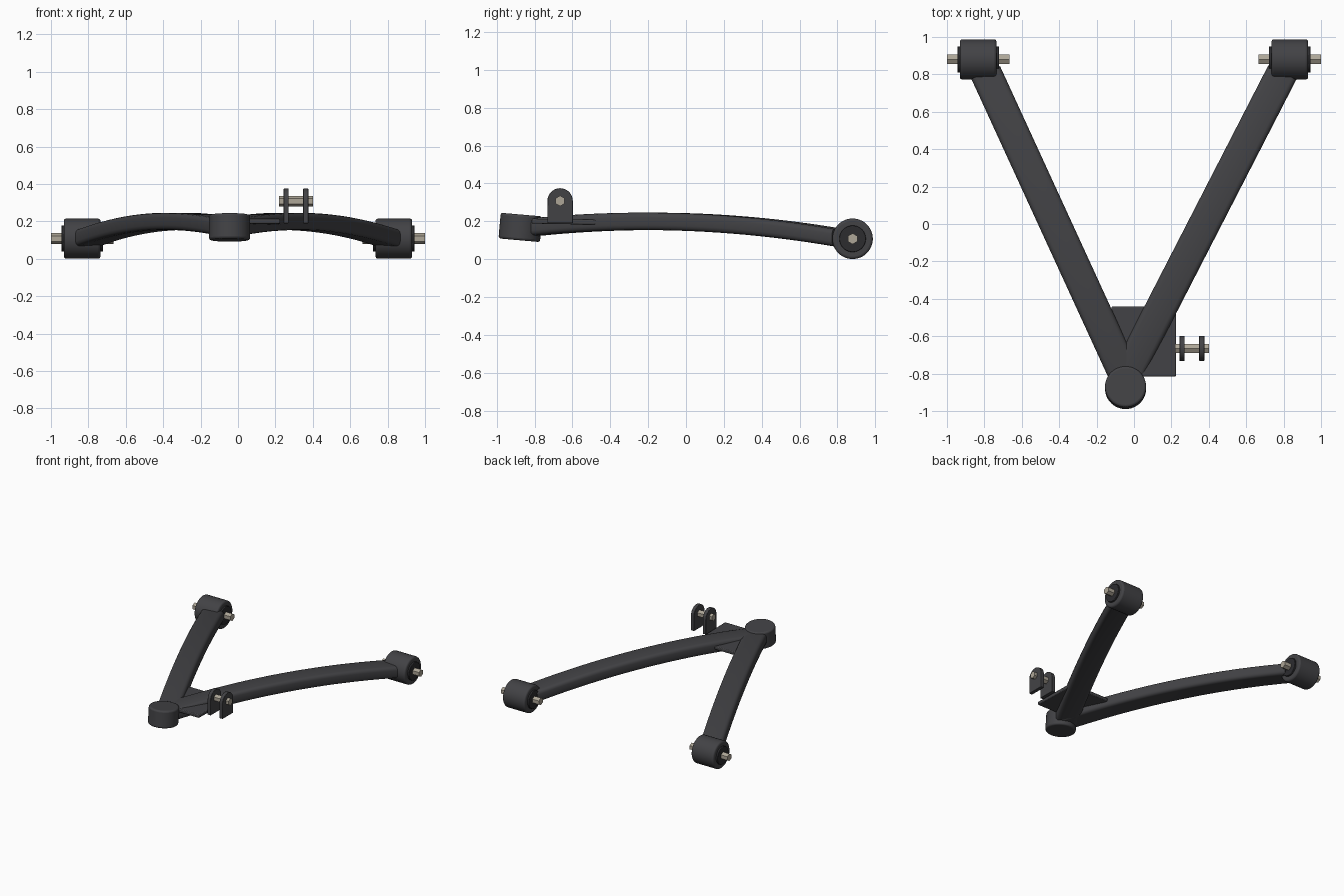
import bpy, bmesh, math
from mathutils import Vector, Matrix

if "Cube" in bpy.data.objects:
    bpy.data.objects.remove(bpy.data.objects["Cube"])


def material(name, rgb):
    m = bpy.data.materials.new(name)
    m.diffuse_color = (*rgb, 1)
    m.use_nodes = True
    m.node_tree.nodes["Principled BSDF"].inputs["Base Color"].default_value = m.diffuse_color
    return m


DARK = material("dark_steel", (0.055, 0.055, 0.06))
RUBBER = material("rubber", (0.025, 0.025, 0.028))
BOLT = material("bolt_metal", (0.42, 0.38, 0.31))


def finish(bm, name, mat, bevel=0.0, segments=3, smooth=True):
    bmesh.ops.recalc_face_normals(bm, faces=bm.faces)
    mesh = bpy.data.meshes.new(name)
    bm.to_mesh(mesh)
    bm.free()
    ob = bpy.data.objects.new(name, mesh)
    bpy.context.collection.objects.link(ob)
    mesh.materials.append(mat)
    if bevel:
        mod = ob.modifiers.new("edge_round", 'BEVEL')
        mod.width, mod.segments = bevel, segments
        mod.limit_method, mod.angle_limit = 'ANGLE', math.radians(40)
    if smooth:
        bpy.ops.object.select_all(action='DESELECT')
        ob.select_set(True)
        bpy.context.view_layer.objects.active = ob
        bpy.ops.object.shade_smooth_by_angle(angle=math.radians(35))
    return ob


def cylinder(name, mat, centre, radius, length, rot, sides=48, bevel=0.0, smooth=True):
    bm = bmesh.new()
    bmesh.ops.create_cone(bm, cap_ends=True, segments=sides, radius1=radius,
                          radius2=radius, depth=length,
                          matrix=Matrix.Translation(centre) @ rot)
    return finish(bm, name, mat, bevel, smooth=smooth)


ALONG_X = Matrix.Rotation(math.pi / 2, 4, 'Y')
HEX_X = ALONG_X @ Matrix.Rotation(math.pi / 2, 4, 'Z')   # hexagon corners at +-y
if abs((HEX_X @ Vector((0, 1, 0))).y) > 0.5:
    HEX_X = ALONG_X
TILT = Matrix.Rotation(math.radians(-5), 4, 'X')


def arm(name, end_x):
    # rounded flat section swept along a shallow arch
    hw, hh, r = 0.084, 0.046, 0.026
    section = []
    for k, (sx, sz) in enumerate([(1, 1), (-1, 1), (-1, -1), (1, -1)]):
        for j in range(4):
            a = math.radians(90 * k + 30 * j)
            section.append((sx * (hw - r) + r * math.cos(a), sz * (hh - r) + r * math.sin(a)))
    start, end = Vector((-0.045, -0.82)), Vector((end_x, 0.81))
    d = (end - start).normalized()
    side = Vector((d.y, -d.x))
    bm = bmesh.new()
    rings = []
    n = 24
    for i in range(n + 1):
        p = start.lerp(end, i / n)
        z = 0.2 - 0.085 * (p.y + 0.2) ** 2
        rings.append([bm.verts.new((p.x + side.x * u, p.y + side.y * u, z + v))
                      for u, v in section])
    m = len(section)
    for a, b in zip(rings, rings[1:]):
        for j in range(m):
            bm.faces.new((a[j], a[(j + 1) % m], b[(j + 1) % m], b[j]))
    bm.faces.new(rings[0])
    bm.faces.new(rings[-1])
    finish(bm, name, DARK)


# Arms, pivot bushings and their hex pins
for label, s in (("left", -1), ("right", 1)):
    arm(label + "_arm", s * 0.793)
    c = Vector((s * 0.833, 0.88, 0.108))
    cylinder(label + "_bushing_barrel", DARK, c, 0.107, 0.196, ALONG_X, bevel=0.013)
    cylinder(label + "_bushing_rubber", RUBBER, c, 0.07, 0.222, ALONG_X, bevel=0.004)
    cylinder(label + "_bushing_pin", BOLT, c, 0.029, 0.334, HEX_X, sides=6, smooth=False)

# Ball joint housing at the front tip, slightly tilted
cylinder("ball_joint_housing", DARK, Vector((-0.045, -0.875, 0.168)), 0.11, 0.136, TILT, bevel=0.012)

# Gusset plate between the arms
bm = bmesh.new()
bmesh.ops.create_cube(bm, size=1, matrix=Matrix.Translation((0.052, -0.628, 0.198))
                      @ Matrix.Rotation(math.radians(-1), 4, 'X')
                      @ Matrix.Diagonal((0.346, 0.374, 0.026, 1)))
finish(bm, "gusset_plate", DARK, 0.006, 2)

# Two round-topped bracket tabs with a hex bolt
Y, Z, R = -0.665, 0.308, 0.067
for label, x in (("inner", 0.257), ("outer", 0.362)):
    outline = [(Y + R, 0.19)]
    outline += [(Y + R * math.cos(math.pi * i / 20), Z + R * math.sin(math.pi * i / 20))
                for i in range(21)]
    outline.append((Y - R, 0.19))
    bm = bmesh.new()
    face = bm.faces.new([bm.verts.new((x - 0.014, y, z)) for y, z in outline])
    ext = bmesh.ops.extrude_face_region(bm, geom=[face])
    bmesh.ops.translate(bm, vec=(0.028, 0, 0),
                        verts=[v for v in ext["geom"] if isinstance(v, bmesh.types.BMVert)])
    finish(bm, label + "_bracket_tab", DARK, 0.003, 2)
cylinder("bracket_bolt", BOLT, Vector((0.31, Y, Z)), 0.028, 0.18, HEX_X, sides=6, smooth=False)
